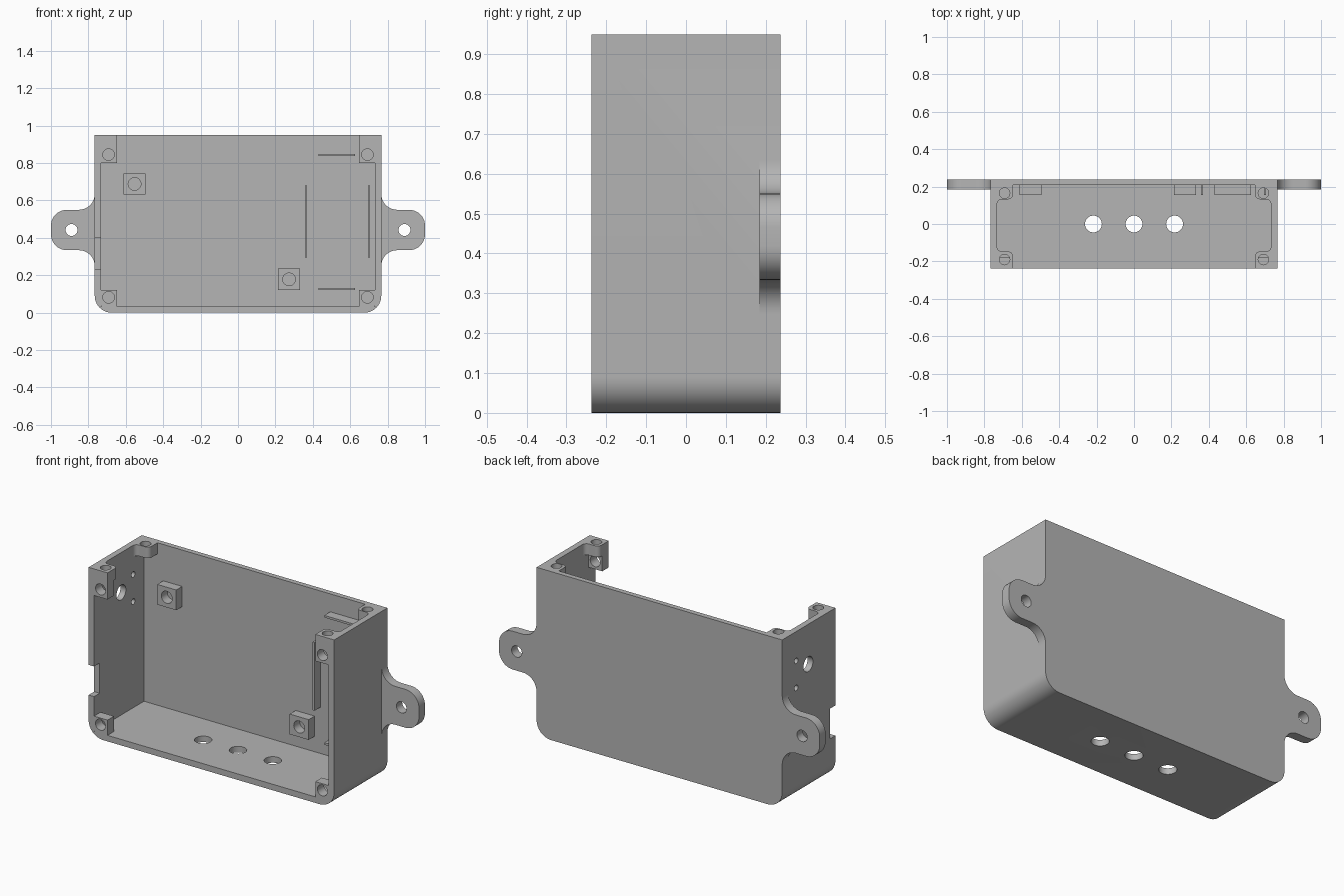
import bpy, bmesh, math
from mathutils import Vector

if "Cube" in bpy.data.objects:
    bpy.data.objects.remove(bpy.data.objects["Cube"])

grey = bpy.data.materials.new("plain grey")
grey.diffuse_color = (0.46, 0.46, 0.46, 1)
grey.use_nodes = True
grey.node_tree.nodes["Principled BSDF"].inputs["Base Color"].default_value = grey.diffuse_color

W, D, H = 0.766, 0.237, 0.95      # half width, half depth, height
T = 0.034                         # wall thickness
EAR_Z = 0.442


def prism(name, pts, axis, lo, hi):
    """Extrude a 2D outline along an axis: y uses (x,z), z uses (x,y), x uses (y,z)."""
    place = {"x": lambda a, b, t: (t, a, b),
             "y": lambda a, b, t: (a, t, b),
             "z": lambda a, b, t: (a, b, t)}[axis]
    bm = bmesh.new()
    face = bm.faces.new([bm.verts.new(place(a, b, lo)) for a, b in pts])
    ext = bmesh.ops.extrude_face_region(bm, geom=[face])
    shift = Vector(place(0, 0, hi - lo))
    bmesh.ops.translate(bm, vec=shift,
                        verts=[g for g in ext["geom"] if isinstance(g, bmesh.types.BMVert)])
    bmesh.ops.recalc_face_normals(bm, faces=bm.faces)
    me = bpy.data.meshes.new(name)
    bm.to_mesh(me)
    bm.free()
    me.materials.append(grey)
    ob = bpy.data.objects.new(name, me)
    bpy.context.collection.objects.link(ob)
    return ob


def box(name, x0, x1, y0, y1, z0, z1):
    return prism(name, [(x0, z0), (x1, z0), (x1, z1), (x0, z1)], "y", y0, y1)


def arc(cx, cy, r, a0, a1, n=10):
    return [(cx + r * math.cos(math.radians(a0 + (a1 - a0) * i / n)),
             cy + r * math.sin(math.radians(a0 + (a1 - a0) * i / n))) for i in range(n + 1)]


def rod(name, axis, a, b, r, lo, hi):
    return prism(name, arc(a, b, r, 0, 360, 28)[:-1], axis, lo, hi)


def combine(target, tool, operation):
    mod = target.modifiers.new("join", "BOOLEAN")
    mod.operation, mod.solver, mod.object = operation, "EXACT", tool
    bpy.context.view_layer.objects.active = target
    bpy.ops.object.modifier_apply(modifier=mod.name)
    bpy.data.objects.remove(tool)


# Shell with rounded lower corners, open at the front and the top
R = 0.09
outline = [(W, H), (-W, H)] + arc(-W + R, R, R, 180, 270) + arc(W - R, R, R, 270, 360)
shell = prism("enclosure", outline, "y", -D, D)
combine(shell, box("cavity", -W + T, W - T, -D - 0.1, D - 0.029, T, H + 0.1), "DIFFERENCE")

parts, cuts = [], []
for s in (-1, 1):
    # Mounting ears, flared into the side walls
    f, h = 0.085, 0.108
    half = arc(W + f, h + f, f, 180, 270) + arc(1 - f, h - f, f, 90, 0)
    half = [(W - 0.015, h + f)] + half
    ear = [(s * x, EAR_Z + z) for x, z in half] + [(s * x, EAR_Z - z) for x, z in reversed(half)]
    parts.append(prism("mounting_ear", ear, "y", 0.185, D))
    cuts.append(rod("ear_hole", "y", s * 0.89, EAR_Z, 0.032, 0.1, 0.3))

    # Front screw blocks; the lower ones follow the rounded corner
    a, b = W - 0.012, 0.648
    lower = [(s * b, 0.012), (s * b, 0.12), (s * a, 0.12), (s * a, 0.07), (s * 0.72, 0.02)]
    parts.append(prism("lower_block", lower, "y", -D, -D + 0.058))
    parts.append(box("upper_block", min(s * a, s * b), max(s * a, s * b),
                     -D, -D + 0.058, 0.80, H))
    for z in (0.082, 0.845):
        cuts.append(rod("front_screw_hole", "y", s * 0.692, z, 0.031, -0.3, -0.1))

    # Top screw blocks with a small fillet against the side wall
    g, inner = 0.025, W - T
    for t, depth, hole_y in ((-1, 0.09, -0.19), (1, 0.105, 0.165)):
        e = D - depth
        prof = [(a, D), (b, D)] + arc(b + g, e + g, g, 180, 270, 6) \
            + arc(inner - g, e - g, g, 90, 0, 6) + [(a, e - g)]
        prof = [(s * x, t * y) for x, y in prof]
        parts.append(prism("top_block", prof, "z", 0.887, H))
        cuts.append(rod("top_screw_hole", "z", s * 0.692, hole_y, 0.028, 0.88, 1.0))

# Standoffs on the back wall
for x, z in ((-0.553, 0.688), (0.273, 0.178)):
    parts.append(box("standoff", x - 0.059, x + 0.059, 0.155, 0.22, z - 0.057, z + 0.057))
    cuts.append(rod("standoff_hole", "y", x, z, 0.034, 0.1, 0.208))

# Thin locating ribs on the back wall
for x in (0.363, 0.70):
    parts.append(box("upright_rib", x - 0.006, x + 0.006, 0.155, 0.22, 0.295, 0.68))
for z in (0.126, 0.843):
    parts.append(box("level_rib", 0.43, 0.625, 0.155, 0.22, z - 0.006, z + 0.006))

# Cable holes in the floor
for x in (-0.217, 0, 0.217):
    cuts.append(rod("cable_hole", "z", x, 0, 0.045, -0.1, 0.1))

# Socket holes and front notch in the left wall
for y, z, r in ((0.005, 0.725, 0.042), (0.112, 0.785, 0.016), (0.112, 0.632, 0.016)):
    cuts.append(rod("socket_hole", "x", y, z, r, -0.85, -0.7))
cuts.append(box("notch", -0.85, -0.7, -0.3, -D + 0.05, 0.23, 0.40))

for p in parts:
    combine(shell, p, "UNION")
for c in cuts:
    combine(shell, c, "DIFFERENCE")

# Smooth curved walls, keep hard edges
bpy.ops.object.select_all(action="DESELECT")
shell.select_set(True)
bpy.context.view_layer.objects.active = shell
bpy.ops.object.shade_smooth_by_angle(angle=math.radians(30))
